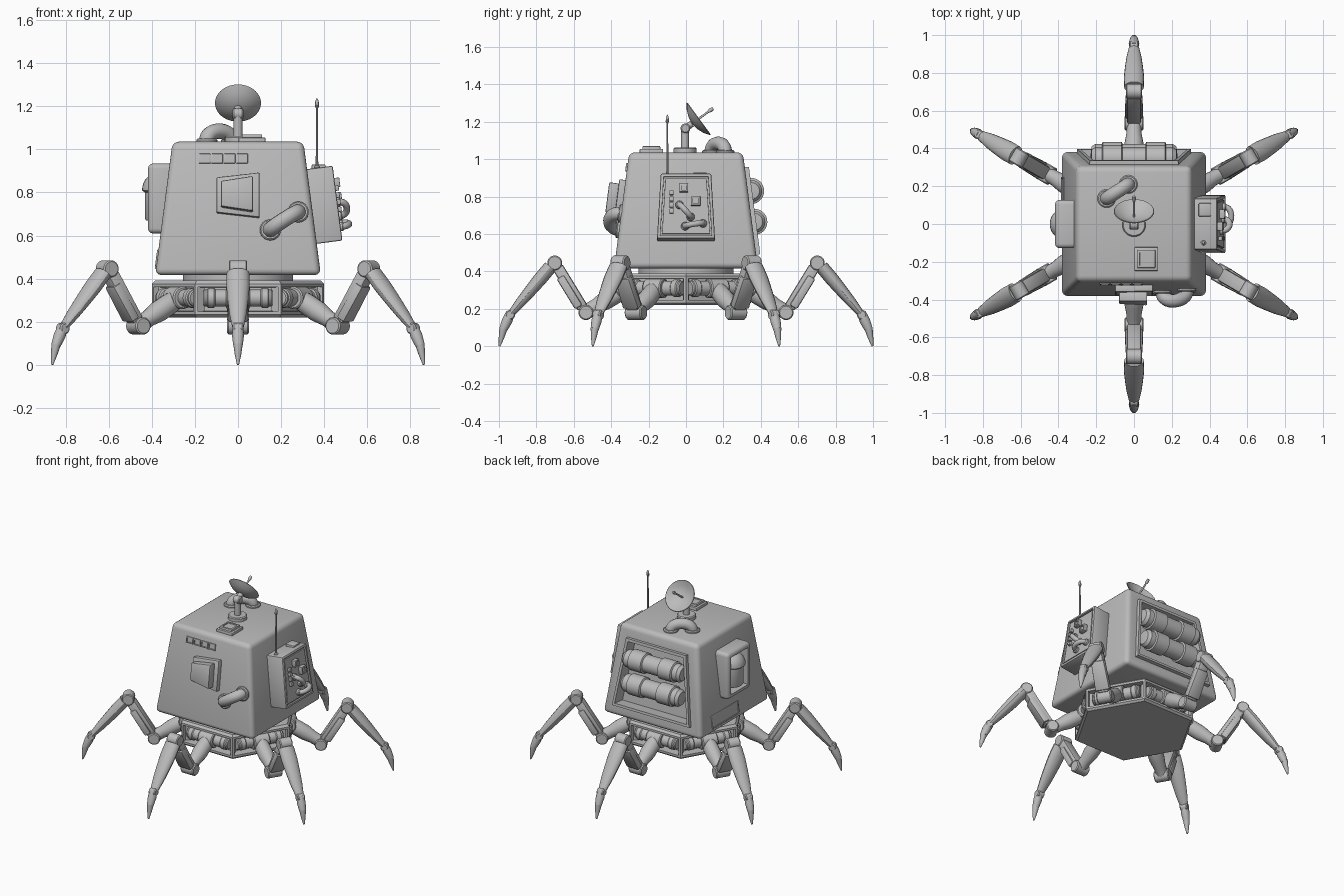
import bpy, bmesh, math
from mathutils import Matrix, Vector

if "Cube" in bpy.data.objects:
    bpy.data.objects.remove(bpy.data.objects["Cube"])

GREY = (0.5, 0.5, 0.5, 1)
mat = bpy.data.materials.new("grey_metal")
mat.use_nodes = True
mat.diffuse_color = GREY
mat.node_tree.nodes["Principled BSDF"].inputs["Base Color"].default_value = GREY

T = Matrix.Translation
R = lambda deg, axis: Matrix.Rotation(math.radians(deg), 4, axis)
I = Matrix.Identity(4)


def finish(name, bm, matrix):
    bmesh.ops.transform(bm, matrix=matrix, verts=bm.verts)
    bmesh.ops.remove_doubles(bm, verts=bm.verts, dist=0.0001)
    bmesh.ops.recalc_face_normals(bm, faces=bm.faces)
    me = bpy.data.meshes.new(name)
    bm.to_mesh(me)
    bm.free()
    me.materials.append(mat)
    for p in me.polygons:
        p.use_smooth = True
    me.set_sharp_from_angle(angle=math.radians(32))
    ob = bpy.data.objects.new(name, me)
    bpy.context.collection.objects.link(ob)
    return ob


def sink(bm, faces, steps):
    # successive insets: (border, depth along the normal)
    for border, depth in steps:
        bmesh.ops.inset_individual(bm, faces=faces, thickness=border, depth=depth)
        bm.normal_update()


def block(name, matrix, size, taper=(1, 1), bevel=0.006, steps=(), seg=2):
    # box whose -y face can be inset
    bm = bmesh.new()
    bmesh.ops.create_cube(bm, size=1)
    for v in bm.verts:
        if v.co.z > 0:
            v.co.x *= taper[0]
            v.co.y *= taper[1]
        v.co = Vector(a * b for a, b in zip(v.co, size))
    bmesh.ops.bevel(bm, geom=bm.edges[:], offset=bevel, segments=seg, profile=0.5, affect='EDGES')
    bm.normal_update()
    front = max(bm.faces, key=lambda f: -f.normal.y * f.calc_area())
    sink(bm, [front], steps)
    return finish(name, bm, matrix)


def lathe(name, profile, loc=(0, 0, 0), axis=(0, 0, 1), segs=24, scale=(1, 1, 1), matrix=I, side_steps=()):
    bm = bmesh.new()
    rings = [[bm.verts.new((r * math.cos(a), r * math.sin(a), z))
              for a in (2 * math.pi * i / segs for i in range(segs))] for r, z in profile]
    for lo, hi in zip(rings, rings[1:]):
        for i in range(segs):
            j = (i + 1) % segs
            bm.faces.new((lo[i], lo[j], hi[j], hi[i]))
    if profile[0][0] > 0:
        bm.faces.new(rings[0][::-1])
    if profile[-1][0] > 0:
        bm.faces.new(rings[-1])
    bm.normal_update()
    if side_steps:
        sink(bm, [f for f in bm.faces if abs(f.normal.z) < 0.1], side_steps)
    turn = Vector(axis).to_track_quat('Z', 'Y').to_matrix().to_4x4()
    return finish(name, bm, matrix @ T(loc) @ turn @ Matrix.Diagonal((*scale, 1)))


def cyl(name, r, length, loc, axis=(0, 0, 1), matrix=I, bevel=0.006, segs=24):
    h = length / 2
    lathe(name, [(r - bevel, -h), (r, bevel - h), (r, h - bevel), (r - bevel, h)], loc, axis, segs, matrix=matrix)


def rod(name, a, b, radii, matrix=I, flat=1):
    # tapered limb through evenly spaced radii
    a, b = Vector(a), Vector(b)
    step = (b - a).length / (len(radii) - 1)
    lathe(name, [(r, i * step) for i, r in enumerate(radii)], a, b - a, 16, (1, flat, 1), matrix)


def pipe(name, points, radius, matrix=I):
    cu = bpy.data.curves.new(name, 'CURVE')
    cu.dimensions = '3D'
    cu.bevel_depth = radius
    cu.bevel_resolution = 4
    cu.use_fill_caps = True
    sp = cu.splines.new('POLY')
    sp.points.add(len(points) - 1)
    for p, co in zip(sp.points, points):
        p.co = (*(matrix @ Vector(co)), 1)
        p.radius = 1
    sp.use_smooth = True
    cu.materials.append(mat)
    ob = bpy.data.objects.new(name, cu)
    bpy.context.collection.objects.link(ob)
    bpy.ops.object.select_all(action='DESELECT')
    ob.select_set(True)
    bpy.context.view_layer.objects.active = ob
    bpy.ops.object.convert(target='MESH')


def arch(name, a, b, out, height, radius, matrix=I):
    # bent pipe with a collar at each foot
    a, b, out = Vector(a), Vector(b), Vector(out)
    mid, half = (a + b) / 2, (b - a) / 2
    pts = []
    for i in range(17):
        t = math.pi * i / 16
        pts.append(mid - half * math.cos(t) + out * height * math.sin(t) ** 0.8)
    pipe(name, pts, radius, matrix)
    for p in (a, b):
        cyl(name + "_collar", radius * 1.35, 0.03, p, out, matrix)


def on_side(angle, u, z):
    # local frame on a sloping body side: x along, z up, -y outward
    return R(angle, 'Z') @ T((u, -0.385 + 0.13 * (z - 0.415), z)) @ R(-7.4, 'X')


# cabin with recessed tank bay on the back
block("cabin", T((0, 0, 0.726)) @ R(180, 'Z'), (0.77, 0.77, 0.62), (0.79, 0.79), 0.03,
      ((0.065, 0), (0.002, 0.022), (0.026, 0), (0.004, -0.085)), 4)
for z, y in ((0.83, 0.348), (0.665, 0.365)):
    half = [(0.07, 0.065), (0.07, 0.165), (0.059, 0.17), (0.059, 0.205), (0.045, 0.225), (0.0, 0.23)]
    prof = [(r, -x) for r, x in half[::-1]] + [(0.059, -0.06), (0.059, 0.06)] + half
    lathe("tank", prof, (0, y, z), (1, 0, 0), 28)

# hexagonal base and neck
lathe("base", [(0.385, 0.22), (0.4, 0.232), (0.4, 0.375), (0.385, 0.39)], segs=6,
      side_steps=((0.02, 0), (0.003, -0.06)))
cyl("neck", 0.255, 0.06, (0, 0, 0.4), segs=40)

# six legs, each built along +y and turned
for k in range(6):
    M = R(60 * k, 'Z')
    cyl("hip_axle", 0.04, 0.32, (0, 0.315, 0.31), (1, 0, 0), M)
    for x in (-0.125, 0.125):
        cyl("hip_ring", 0.046, 0.04, (x, 0.315, 0.31), (1, 0, 0), M)
    cyl("hip_hub", 0.052, 0.11, (0, 0.325, 0.31), (1, 0, 0), M)
    rod("hip_arm", (0, 0.33, 0.305), (0, 0.53, 0.185), (0.046, 0.05, 0.05, 0.04, 0.04), M)
    cyl("lower_knee", 0.04, 0.1, (0, 0.535, 0.18), (1, 0, 0), M)
    up = T((0, 0.62, 0.315)) @ R(-31.5, 'X')
    block("thigh", M @ up, (0.075, 0.06, 0.26), bevel=0.012)
    block("thigh_shell", M @ up @ T((0, 0.016, -0.02)), (0.098, 0.045, 0.19), (0.9, 1), 0.01)
    cyl("upper_knee", 0.04, 0.085, (0, 0.702, 0.445), (1, 0, 0), M)
    rod("shin", (0, 0.725, 0.425), (0, 0.935, 0.175), (0.053, 0.054, 0.048, 0.04, 0.027), M, 0.68)
    cyl("ankle", 0.026, 0.05, (0, 0.94, 0.168), (1, 0, 0), M)
    rod("claw", (0, 0.937, 0.18), (0, 0.977, 0.09), (0.024, 0.028, 0.022), M)
    rod("claw_tip", (0, 0.976, 0.094), (0, 0.997, 0), (0.022, 0.015, 0.005), M)

# front: vent row, locker, bent pipe
for i in range(4):
    block("vent", on_side(0, -0.155 + 0.058 * i, 0.957), (0.054, 0.016, 0.045), bevel=0.003,
          steps=((0.007, 0), (0.001, -0.006)))
side = on_side(0, 0, 0.785)
block("locker_plate", side @ T((0, -0.008, 0)) @ R(-90, 'Y'), (0.21, 0.05, 0.2), (0.78, 1))
block("locker", side @ T((-0.005, -0.055, 0)) @ R(-90, 'Y'), (0.165, 0.06, 0.15), (0.72, 0.85), 0.008)
arch("front_pipe", (-0.065, 0, -0.042), (0.065, 0, 0.042), (0, -1, 0), 0.055, 0.036, on_side(0, 0.215, 0.667))

# right-hand pod in a rounded frame, low hatch beside it
block("pod_frame", R(-90, 'Z') @ T((0, -0.358, 0.772)), (0.255, 0.12, 0.325), bevel=0.024,
      steps=((0.012, 0), (0.002, -0.065)), seg=4)
lathe("pod", [(0.07, -0.13), (0.075, -0.12), (0.075, 0)] +
      [(0.088 * math.cos(a * math.pi / 16), 0.01 + 0.088 * math.sin(a * math.pi / 16)) for a in range(9)],
      (-0.358, 0, 0.8), segs=28)
block("low_hatch", on_side(-90, -0.1, 0.49), (0.3, 0.012, 0.09), bevel=0.003, steps=((0.01, 0), (0.001, -0.004)))

# left-hand control box with buttons and cables
panel = on_side(90, 0, 0.735)
block("control_box", panel @ T((0, -0.05, 0)), (0.31, 0.14, 0.35), (0.87, 1), 0.008,
      ((0.012, 0), (0.001, -0.012), (0.012, 0), (0.001, 0.008)))
for x, z, s in ((-0.012, 0.095, 0.045), (0.052, 0.025, 0.05)):
    block("button", panel @ T((x, -0.128, z)), (s, 0.03, s), bevel=0.003, steps=((0.009, 0), (0.001, -0.008)))
for i in range(4):
    block("switch", panel @ T((-0.077, -0.124, 0.07 - 0.033 * i)), (0.022, 0.022, 0.025), bevel=0.003)
arch("upper_cable", (-0.035, -0.12, 0.005), (0.025, -0.12, -0.06), (0, -1, 0), 0.04, 0.016, panel)
arch("lower_cable", (-0.005, -0.12, -0.11), (0.09, -0.12, -0.095), (0, -1, 0), 0.04, 0.016, panel)
block("box_cap", T((0.375, 0.075, 0.912)), (0.065, 0.07, 0.035), bevel=0.004)
cyl("antenna_foot", 0.014, 0.03, (0.367, -0.1, 0.91))
lathe("antenna", [(0.006, 0.9), (0.005, 1.19), (0.009, 1.2), (0.008, 1.225), (0.0, 1.24)],
      (0.367, -0.1, 0), segs=10)

# roof: hatch, bent pipe, dish on a post
block("roof_hatch_rim", T((0.065, -0.185, 1.04)), (0.125, 0.125, 0.03), bevel=0.004)
block("roof_hatch", T((0.065, -0.185, 1.055)) @ R(-90, 'X'), (0.095, 0.03, 0.095), bevel=0.004,
      steps=((0.012, 0), (0.001, -0.006)))
arch("roof_pipe", (-0.145, 0.135, 1.035), (-0.03, 0.21, 1.035), (0, 0, 1), 0.05, 0.036)
cyl("post_flange", 0.062, 0.035, (0, -0.005, 1.045))
cyl("post", 0.021, 0.14, (0, -0.005, 1.11))
cyl("post_joint", 0.026, 0.05, (0, -0.003, 1.165), (1, 0, 0))
aim = Vector((0, 0.81, 0.59))
base = Vector((0, 0.032, 1.19))
rod("dish_neck", (0, -0.003, 1.165), base, (0.018, 0.018))
lathe("dish", [(0, 0), (0.04, 0.006), (0.075, 0.02), (0.107, 0.043), (0.104, 0.047),
               (0.073, 0.026), (0.038, 0.012), (0, 0.008)], base, aim, 36)
rod("feed", base, base + aim * 0.13, (0.006, 0.006, 0.005))
rod("feed_tip", base + aim * 0.105, base + aim * 0.14, (0.006, 0.011, 0.008))
